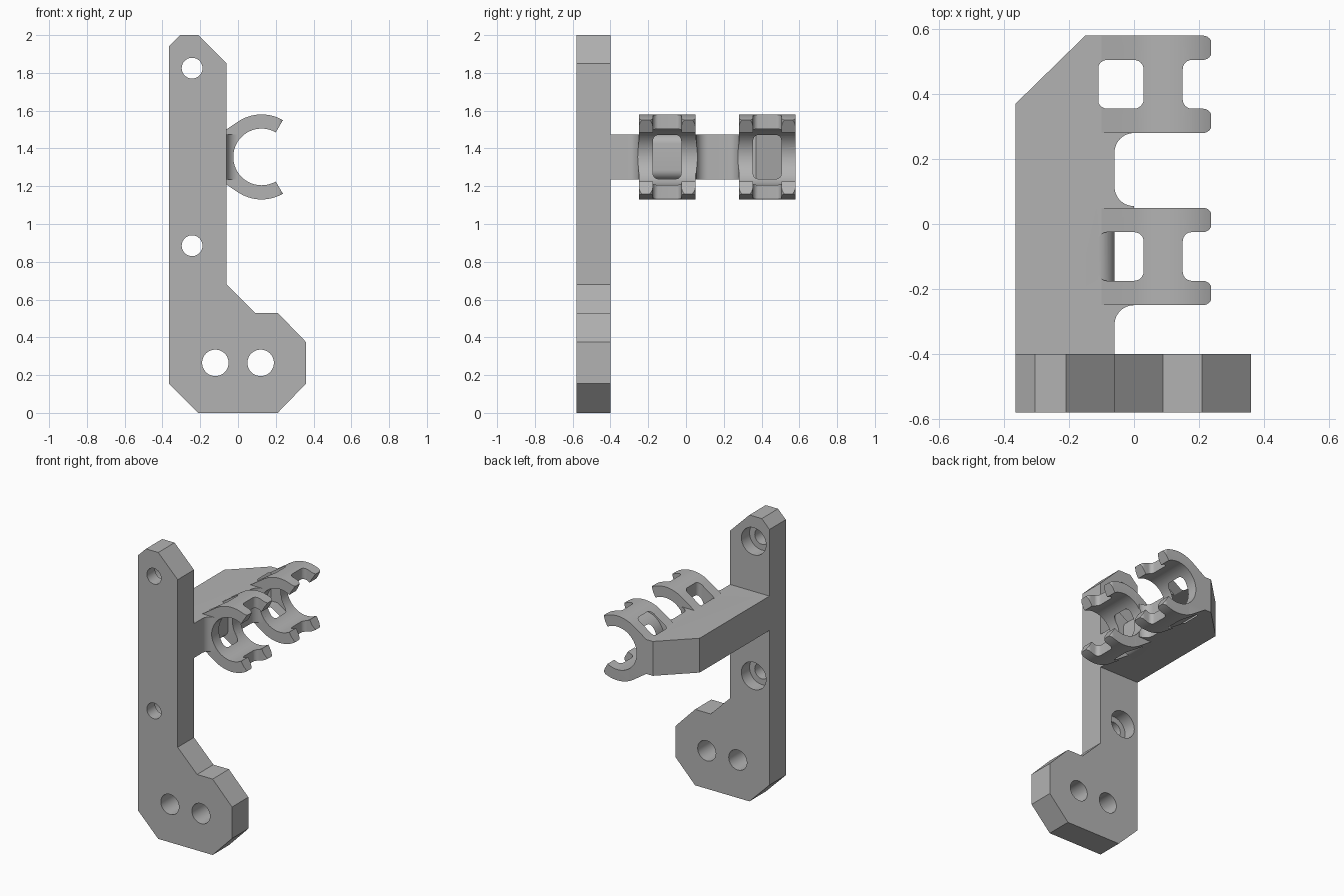
import bpy, bmesh
from math import sin, cos, pi, radians
from mathutils import Vector

if "Cube" in bpy.data.objects:
    bpy.data.objects.remove(bpy.data.objects["Cube"])

grey = bpy.data.materials.new("plain_grey")
grey.use_nodes = True
COLOUR = (0.45, 0.45, 0.45, 1)
grey.diffuse_color = COLOUR
grey.node_tree.nodes["Principled BSDF"].inputs["Base Color"].default_value = COLOUR


def arc(cx, cy, r, start, end, n=12):
    angles = [radians(start + (end - start) * i / n) for i in range(n + 1)]
    return [(cx + r * cos(a), cy + r * sin(a)) for a in angles]


def rounded(points, r, n=6):
    """Round every right-angled corner of a closed outline."""
    out = []
    for i, p in enumerate(points):
        p = Vector(p)
        d1 = (Vector(points[i - 1]) - p).normalized()
        d2 = (Vector(points[(i + 1) % len(points)]) - p).normalized()
        c = p + (d1 + d2) * r
        for k in range(n + 1):
            t = pi / 2 * k / n
            out.append(tuple(c - d2 * r * cos(t) - d1 * r * sin(t)))
    return out


def prism(name, outline, axis, start, end):
    """Extrude a flat outline along y (outline in x, z) or z (outline in x, y)."""
    place = (lambda u, v: (u, start, v)) if axis == "y" else (lambda u, v: (u, v, start))
    shift = (0, end - start, 0) if axis == "y" else (0, 0, end - start)
    bm = bmesh.new()
    face = bm.faces.new([bm.verts.new(place(u, v)) for u, v in outline])
    new = bmesh.ops.extrude_face_region(bm, geom=[face])["geom"]
    bmesh.ops.translate(bm, vec=shift, verts=[g for g in new if isinstance(g, bmesh.types.BMVert)])
    bmesh.ops.recalc_face_normals(bm, faces=bm.faces)
    mesh = bpy.data.meshes.new(name)
    bm.to_mesh(mesh)
    bm.free()
    mesh.materials.append(grey)
    obj = bpy.data.objects.new(name, mesh)
    bpy.context.collection.objects.link(obj)
    return obj


def combine(target, tool, operation):
    """Apply a boolean and remove the tool."""
    bpy.context.view_layer.objects.active = target
    mod = target.modifiers.new("cut", "BOOLEAN")
    mod.operation, mod.object, mod.solver = operation, tool, "EXACT"
    bpy.ops.object.modifier_apply(modifier=mod.name)
    bpy.data.objects.remove(tool)


def drill(target, x, z, r, start, end):
    combine(target, prism("drill", arc(x, z, r, 0, 354, 59), "y", start, end), "DIFFERENCE")


# Mounting plate with chamfered corners
FRONT, BACK = -0.58, -0.40
plate = prism("mounting_plate", [
    (-0.365, 0.155), (-0.21, 0), (0.21, 0), (0.36, 0.155), (0.36, 0.375), (0.21, 0.53),
    (0.09, 0.53), (-0.06, 0.68), (-0.06, 1.85), (-0.21, 2), (-0.305, 2), (-0.365, 1.94)],
    "y", FRONT, BACK)
for x in (-0.12, 0.12):
    drill(plate, x, 0.265, 0.07, -0.7, -0.3)
for z in (0.885, 1.825):
    drill(plate, -0.243, z, 0.055, -0.7, -0.3)
    drill(plate, -0.243, z, 0.095, -0.49, -0.3)      # counterbore at the back

# Arm reaching back, with fillets running into each clip
LOW, HIGH, MID = 1.235, 1.475, 1.355
CX = 0.125
arm = prism("clip_arm", [(-0.365, BACK), (-0.06, BACK)]
            + arc(0, -0.31, 0.06, 180, 90) + arc(0, 0.115, 0.06, 270, 180)
            + arc(0, 0.22, 0.06, 180, 90)
            + [(0, 0.58), (-0.15, 0.58), (-0.365, 0.37)], "z", LOW, HIGH)

# Open ring profile, faired into the arm
ring = (arc(CX, MID, 0.225, 60, 124, 20) + [(-0.1, HIGH), (-0.1, LOW)]
        + arc(CX, MID, 0.225, 236, 300, 20) + arc(CX, MID, 0.15, 300, 60, 48))

# Strap slot profile with rounded edges on the arm side
slot = (arc(-0.11, HIGH - 0.05, 0.05, 90, 0, 8) + arc(-0.11, LOW + 0.05, 0.05, 0, -90, 8)
        + [(-0.11, 1), (0.03, 1), (0.03, 1.7), (-0.11, 1.7)])

slots = []
for y0, y1 in ((-0.25, 0.05), (0.28, 0.58)):
    a, b = y0 + 0.075, y1 - 0.075
    # Clip with forked, rounded tips
    clip = prism("clip", ring, "y", y0, y1)
    fork = prism("fork", rounded([
        (-0.2, y0 - 0.1), (0, y0 - 0.1), (0, y0), (0.24, y0), (0.24, a), (0.15, a),
        (0.15, b), (0.24, b), (0.24, y1), (0, y1), (0, y1 + 0.1), (-0.2, y1 + 0.1)], 0.028),
        "z", 1, 1.7)
    combine(clip, fork, "INTERSECT")
    combine(arm, clip, "UNION")
    cutter = prism("slot", slot, "y", a, b)
    combine(cutter, prism("limit", rounded(
        [(-0.112, a), (0.03, a), (0.03, b), (-0.112, b)], 0.03), "z", 0.9, 1.8), "INTERSECT")
    slots.append(cutter)

# Bore through both clips, then the strap slots
drill(arm, CX, MID, 0.15, -0.38, 0.7)
for cutter in slots:
    combine(arm, cutter, "DIFFERENCE")

# Smooth curves, crisp edges
for obj in (plate, arm):
    bpy.ops.object.select_all(action="DESELECT")
    obj.select_set(True)
    bpy.context.view_layer.objects.active = obj
    bpy.ops.object.shade_smooth_by_angle(angle=radians(30))
